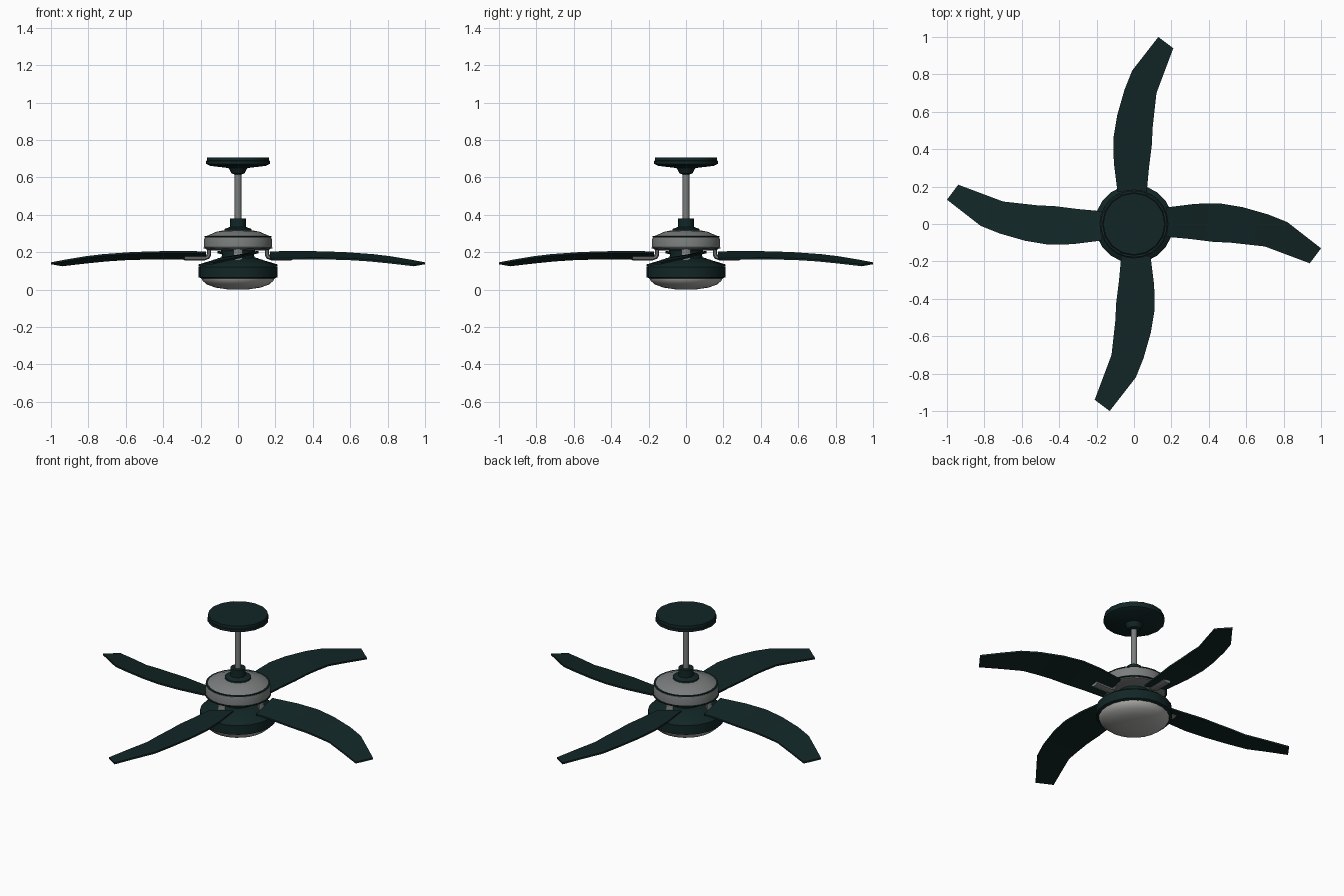
import bpy, bmesh, math
from mathutils import Matrix

if "Cube" in bpy.data.objects:
    bpy.data.objects.remove(bpy.data.objects["Cube"])


def material(name, rgb):
    m = bpy.data.materials.new(name)
    m.diffuse_color = (*rgb, 1)
    m.use_nodes = True
    m.node_tree.nodes["Principled BSDF"].inputs["Base Color"].default_value = m.diffuse_color
    return m


GREEN = material("dark_green", (0.006, 0.019, 0.019))
GREY = material("brushed_grey", (0.20, 0.21, 0.21))
GLASS = material("frosted_glass", (0.42, 0.42, 0.40))


def finish(bm, name, mat, smooth=True):
    bmesh.ops.remove_doubles(bm, verts=bm.verts, dist=1e-5)
    bmesh.ops.recalc_face_normals(bm, faces=bm.faces)
    me = bpy.data.meshes.new(name)
    bm.to_mesh(me)
    bm.free()
    me.materials.append(mat)
    ob = bpy.data.objects.new(name, me)
    bpy.context.collection.objects.link(ob)
    if smooth:
        bpy.ops.object.select_all(action='DESELECT')
        ob.select_set(True)
        bpy.context.view_layer.objects.active = ob
        bpy.ops.object.shade_smooth_by_angle(angle=math.radians(32))
    return ob


def lathe(name, profile, mat, sides=20):
    """Turn an (r, z) profile around the z axis."""
    bm = bmesh.new()
    vs = [bm.verts.new((r, 0, z)) for r, z in profile]
    es = [bm.edges.new(p) for p in zip(vs, vs[1:])]
    bmesh.ops.spin(bm, geom=vs + es, cent=(0, 0, 0), axis=(0, 0, 1),
                   angle=math.tau, steps=sides, use_merge=False)
    return finish(bm, name, mat)


# Ceiling mount and rod
lathe("ceiling_canopy", [(0, .706), (.165, .706), (.166, .69), (.17, .688), (.17, .672),
                         (.15, .662), (.05, .65), (.035, .622), (.018, .616), (0, .616)], GREEN, 16)
lathe("down_rod", [(0, .64), (.018, .64), (.018, .35), (0, .35)], GREY, 12)
lathe("rod_coupling", [(0, .38), (.042, .38), (.043, .335), (.072, .325),
                       (.075, .31), (0, .31)], GREEN, 16)

# Motor with dark seam rings
lathe("motor_housing", [(0, .318), (.07, .318), (.115, .31), (.165, .288), (.178, .28), (.181, .268),
                        (.181, .23), (.172, .216), (.15, .21), (0, .21)], GREY, 24)
for i, (r, z) in enumerate([(.178, .287), (.184, .226)]):
    lathe(f"motor_seam_{i + 1}", [(.1, z), (r, z), (r, z - .005), (.1, z - .005)], GREEN, 24)

# Light kit
lathe("neck", [(0, .215), (.095, .215), (.085, .19), (.09, .16), (0, .16)], GREEN)
lathe("light_housing", [(0, .172), (.09, .17), (.13, .16), (.195, .135), (.21, .122),
                        (.21, .066), (.195, .06), (0, .06)], GREEN, 20)
lathe("glass_bowl", [(.196, .064), (.19, .048), (.165, .027), (.12, .011), (.06, .002), (0, 0)], GLASS, 24)

# Swept blade: leading (high) and trailing (low) edges, x y z
LEAD = [(.17, .088, .205), (.33, .108, .206), (.46, .11, .205), (.58, .09, .2),
        (.72, .05, .19), (.82, .01, .178), (.91, -.06, .163), (1, -.13, .146)]
TRAIL = [(.17, -.068, .168), (.3, -.08, .17), (.42, -.095, .171), (.52, -.1, .17),
         (.61, -.11, .167), (.7, -.12, .161), (.82, -.165, .149), (.94, -.21, .135)]


def blade(name, turn):
    bm = bmesh.new()
    rings = []
    for a, b in zip(LEAD, TRAIL):
        rings.append([bm.verts.new((p[0], p[1], p[2] - d))
                      for p, d in ((a, 0), (b, 0), (b, .01), (a, .01))])
    for r, s in zip(rings, rings[1:]):
        for i in range(4):
            j = (i + 1) % 4
            bm.faces.new((r[i], r[j], s[j], s[i]))
    bm.faces.new(rings[0])
    bm.faces.new(rings[-1][::-1])
    bm.transform(turn)
    finish(bm, name, GREEN)


def arm(name, turn):
    """Bent bracket joining motor and blade, octagonal section."""
    path = [(.155, .215, 90), (.155, .188, 80), (.162, .174, 45), (.178, .169, 0), (.285, .169, 0)]
    bm = bmesh.new()
    rings = []
    for x, z, tilt in path:
        t = math.radians(tilt)
        ring = []
        for k in range(8):
            a = math.tau * (k + .5) / 8
            h = .013 * math.sin(a)
            ring.append(bm.verts.new((x + h * math.sin(t), .025 * math.cos(a), z + h * math.cos(t))))
        rings.append(ring)
    for r, s in zip(rings, rings[1:]):
        for i in range(8):
            j = (i + 1) % 8
            bm.faces.new((r[i], r[j], s[j], s[i]))
    bm.faces.new(rings[0])
    bm.faces.new(rings[-1][::-1])
    bm.transform(turn)
    finish(bm, name, GREY)


for n in range(4):
    turn = Matrix.Rotation(n * math.pi / 2, 4, 'Z')
    blade(f"blade_{n + 1}", turn)
    arm(f"blade_arm_{n + 1}", turn)
